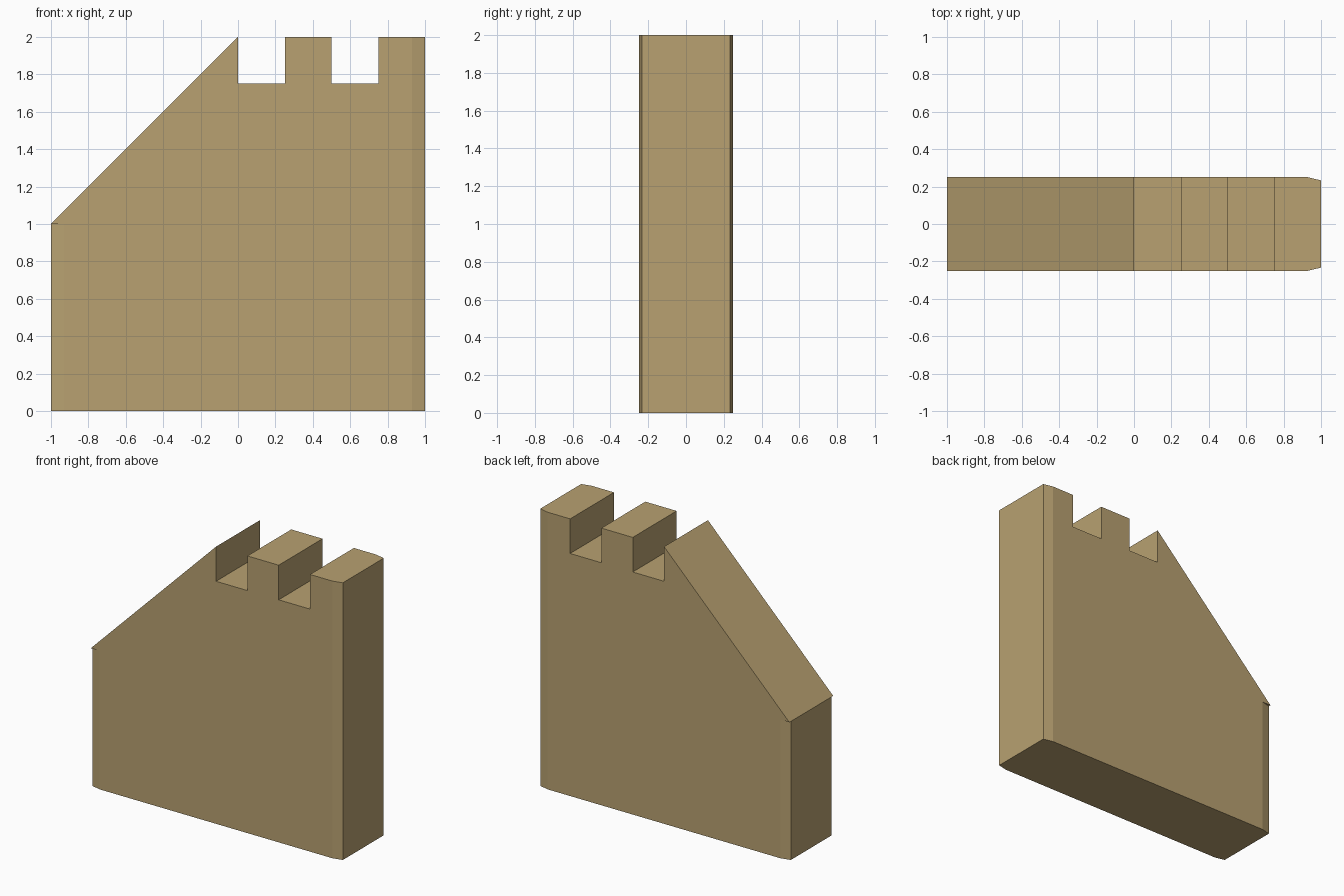
import bpy, bmesh
from mathutils import Vector

if "Cube" in bpy.data.objects:
    bpy.data.objects.remove(bpy.data.objects["Cube"])

sand = bpy.data.materials.new("sand stone")
sand.diffuse_color = (0.479, 0.356, 0.165, 1)
sand.use_nodes = True
sand.node_tree.nodes["Principled BSDF"].inputs["Base Color"].default_value = sand.diffuse_color


def prism(bm, points, offset):
    """Extrude a flat outline along an offset."""
    face = bm.faces.new([bm.verts.new(p) for p in points])
    ext = bmesh.ops.extrude_face_region(bm, geom=[face])["geom"]
    bmesh.ops.translate(bm, verts=[g for g in ext if isinstance(g, bmesh.types.BMVert)],
                        vec=Vector(offset))


def finish(bm, name):
    bmesh.ops.recalc_face_normals(bm, faces=bm.faces)
    mesh = bpy.data.meshes.new(name)
    bm.to_mesh(mesh)
    bm.free()
    mesh.materials.append(sand)
    obj = bpy.data.objects.new(name, mesh)
    bpy.context.collection.objects.link(obj)
    return obj


# Wall: side outline with slope and battlements
outline = [(-1, 0), (1, 0), (1, 2), (0.75, 2), (0.75, 1.75), (0.5, 1.75),
           (0.5, 2), (0.25, 2), (0.25, 1.75), (0, 1.75), (0, 2), (-1, 1)]
bm = bmesh.new()
prism(bm, [(x, -0.25, z) for x, z in outline], (0, 0.5, 0))
wall = finish(bm, "battlement_wall")

# Corner cutters: shallow chamfers, on the left only below the slope
bm = bmesh.new()
for sx, top in ((-1, 1.0), (1, 2.1)):
    for sy in (-1, 1):
        # chamfer line runs through (0.93, 0.25) and (1, 0.233)
        corner = [(0.86, 0.267), (1.07, 0.216), (1.07, 0.267)]
        prism(bm, [(sx * x, sy * y, -0.1) for x, y in corner], (0, 0, top + 0.1))
cutter = finish(bm, "corner_cutter")
cutter.hide_render = True
cutter.hide_viewport = True
cutter.display_type = 'WIRE'

cut = wall.modifiers.new("corner chamfers", 'BOOLEAN')
cut.operation = 'DIFFERENCE'
cut.solver = 'EXACT'
cut.object = cutter
